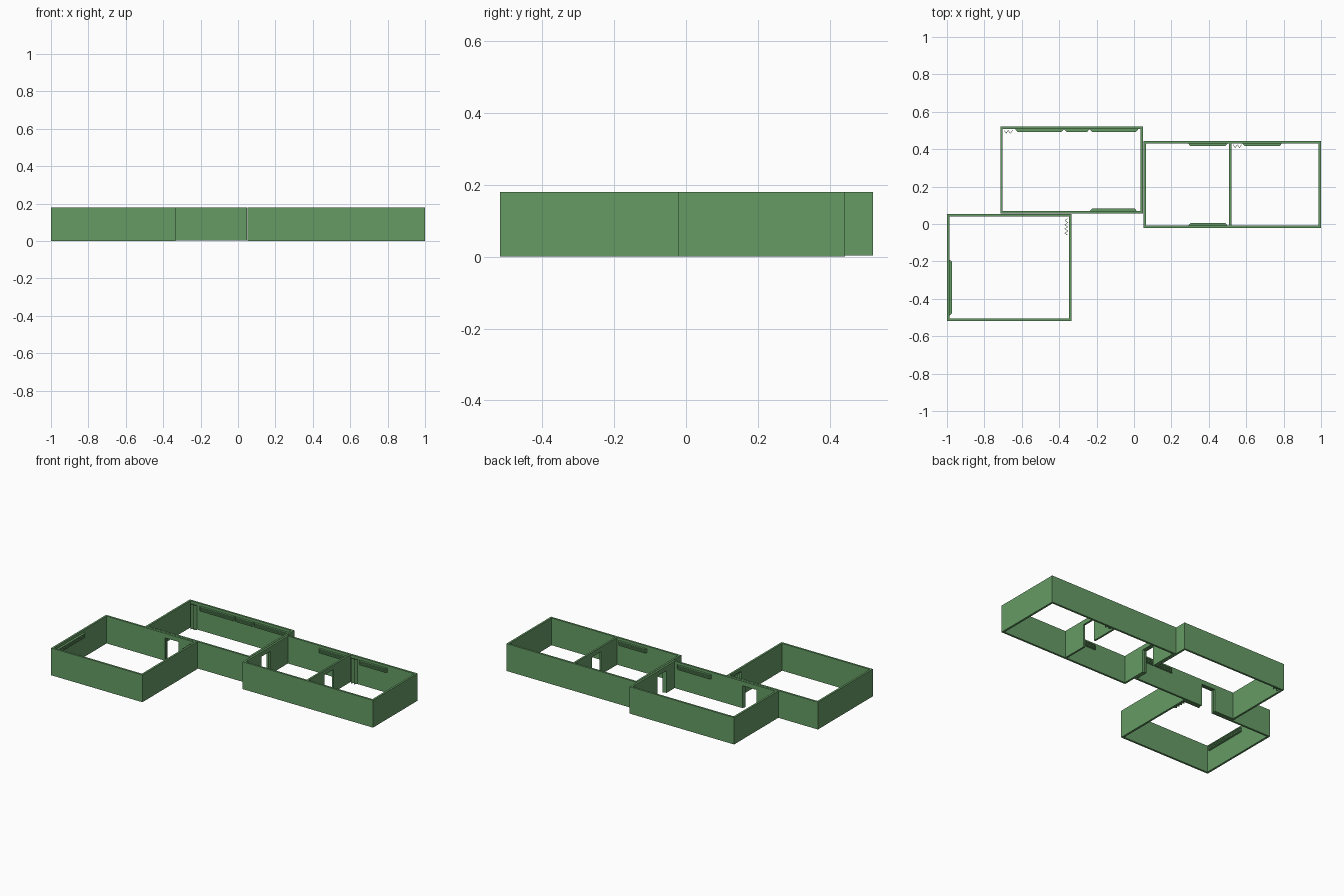
import bpy, bmesh
from mathutils import Vector

if "Cube" in bpy.data.objects:
    bpy.data.objects.remove(bpy.data.objects["Cube"])

H, T = 0.18, 0.013   # wall height and thickness

mat = bpy.data.materials.new("wall_green")
mat.diffuse_color = (0.13, 0.33, 0.13, 1)
mat.use_nodes = True
mat.node_tree.nodes["Principled BSDF"].inputs["Base Color"].default_value = mat.diffuse_color


def make(name, bm, cutter=False):
    bmesh.ops.recalc_face_normals(bm, faces=bm.faces)
    me = bpy.data.meshes.new(name)
    bm.to_mesh(me)
    bm.free()
    ob = bpy.data.objects.new(name, me)
    bpy.context.collection.objects.link(ob)
    if cutter:
        ob.hide_render = True
        ob.display_type = 'WIRE'
    else:
        me.materials.append(mat)
    return ob


def prism(bm, pts, z0, z1):
    """Extrude a plan outline between two heights."""
    f = bm.faces.new([bm.verts.new((x, y, z0)) for x, y in pts])
    ext = bmesh.ops.extrude_face_region(bm, geom=[f])
    vs = [g for g in ext["geom"] if isinstance(g, bmesh.types.BMVert)]
    bmesh.ops.translate(bm, verts=vs, vec=(0, 0, z1 - z0))


def rect(x0, x1, y0, y1):
    return [(x0, y0), (x1, y0), (x1, y1), (x0, y1)]


def room(name, x0, x1, y0, y1, z0=0.0):
    """Open rectangular ring of walls."""
    bm = bmesh.new()
    loops = []
    for d in (0, T):
        for z in (z0, H):
            loops.append([bm.verts.new((x, y, z))
                          for x, y in rect(x0 + d, x1 - d, y0 + d, y1 - d)])
    ob, ot, ib, it = loops
    for a, b in ((ob, ot), (ot, it), (it, ib), (ib, ob)):
        for i in range(4):
            j = (i + 1) % 4
            bm.faces.new((a[i], a[j], b[j], b[i]))
    return make(name, bm)


def cut_door(name, outline, walls):
    bm = bmesh.new()
    prism(bm, outline, -0.05, 0.15)
    c = make(name, bm, cutter=True)
    for w in walls:
        m = w.modifiers.new(name, 'BOOLEAN')
        m.operation = 'DIFFERENCE'
        m.solver = 'EXACT'
        m.object = c


def slats(name, start, length, along, inward):
    """Three stacked slats with tapered ends near the top of a wall."""
    s, u, n = Vector(start), Vector(along), Vector(inward)
    bm = bmesh.new()
    pts = [s, s + u * length, s + u * (length - 0.012) + n * 0.014,
           s + u * 0.012 + n * 0.014]
    for i in range(3):
        z = 0.136 + i * 0.01
        prism(bm, [tuple(p) for p in pts], z, z + 0.007)
    make(name, bm)


def curtain(name, start, length, folds, along, inward):
    """Gathered full-height curtain with zigzag folds."""
    s, u, n = Vector(start), Vector(along), Vector(inward)
    mid = [s + u * (length * i / (2 * folds)) + n * (0.02 if i % 2 else 0.004)
           for i in range(2 * folds + 1)]
    pts = mid + [p + n * 0.004 for p in reversed(mid)]
    bm = bmesh.new()
    prism(bm, [tuple(p) for p in pts], 0.005, 0.168)
    make(name, bm)


# Room walls
front_room = room("front_room_walls", -1.0, -0.335, -0.518, 0.054)
back_room = room("back_room_walls", -0.715, 0.047, 0.057, 0.52, 0.003)
right_rooms = room("right_rooms_walls", 0.05, 1.0, -0.022, 0.443)
bm = bmesh.new()
prism(bm, rect(0.508, 0.52, -0.009, 0.43), 0, H)
partition = make("right_rooms_partition", bm)

# Doorways
cut_door("door_cut_front_back", rect(-0.562, -0.462, 0.03, 0.085), [front_room, back_room])
cut_door("door_cut_back_right", rect(0.02, 0.08, 0.155, 0.25), [back_room, right_rooms])
cut_door("door_cut_partition", rect(0.49, 0.54, 0.158, 0.253), [partition])

# Slatted wall units: start, length, direction, inward normal
X, Y = (1, 0), (0, 1)
NX, NY = (-1, 0), (0, -1)
slats("front_room_slats", (-0.987, -0.49), 0.30, Y, X)
slats("back_room_slats_left", (-0.635, 0.507), 0.26, X, NY)
slats("back_room_slats_mid", (-0.374, 0.507), 0.136, X, NY)
slats("back_room_slats_right", (-0.237, 0.507), 0.26, X, NY)
slats("back_room_slats_front", (-0.235, 0.07), 0.25, X, Y)
slats("middle_room_slats_back", (0.29, 0.43), 0.21, X, NY)
slats("middle_room_slats_front", (0.29, -0.009), 0.21, X, Y)
slats("end_room_slats", (0.58, 0.43), 0.21, X, NY)

# Gathered curtains
curtain("front_room_curtain", (-0.348, -0.06), 0.09, 4, Y, NX)
curtain("back_room_curtain", (-0.695, 0.507), 0.045, 2, X, NY)
curtain("end_room_curtain", (0.53, 0.43), 0.045, 2, X, NY)
